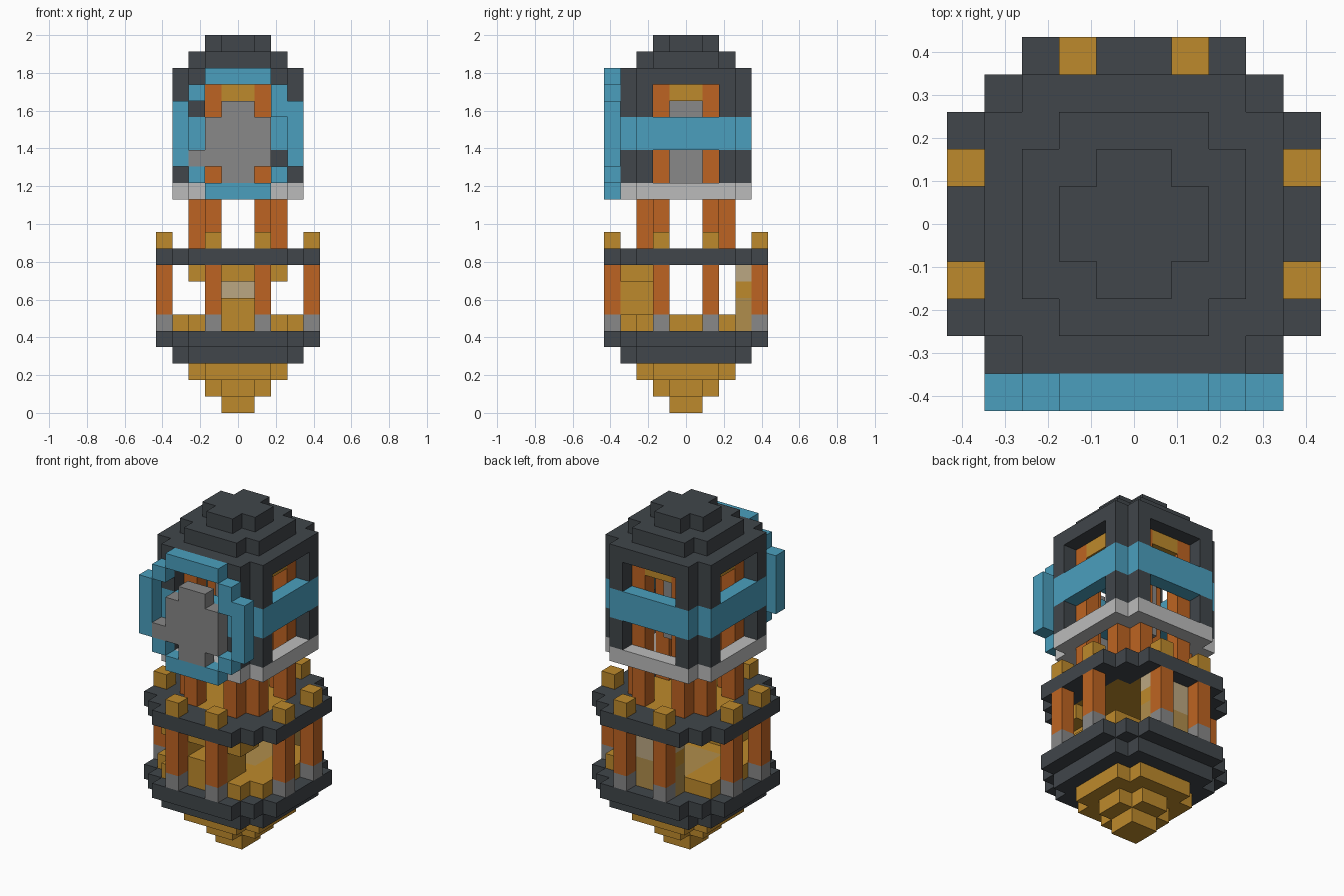
import bpy
import bmesh
from mathutils import Vector

if "Cube" in bpy.data.objects:
    bpy.data.objects.remove(bpy.data.objects["Cube"], do_unlink=True)

U = 2 / 23  # block size


def material(name, *rgb):
    m = bpy.data.materials.new(name)
    m.use_nodes = True
    m.diffuse_color = (*rgb, 1)
    m.node_tree.nodes["Principled BSDF"].inputs["Base Color"].default_value = (*rgb, 1)
    return m


SLATE = material("dark slate", .052, .061, .069)
BLUE = material("sky blue", .069, .347, .515)
GOLD = material("golden wood", .515, .254, .025)
ORANGE = material("orange wood", .515, .127, .016)
GREY = material("grey stone", .246, .246, .246)
PALE = material("pale stone", .5, .5, .5)
TAN = material("tan", .5, .39, .223)
KHAKI = material("khaki", .434, .27, .072)


def box(x0, x1, y0, y1, z0, z1):
    return {(x, y, z) for x in range(x0, x1) for y in range(y0, y1) for z in range(z0, z1)}


def disc(r, z0, z1):
    """Square of half-width r with stepped corners."""
    limit = {1: 1, 2: 2, 3: 4, 4: 6, 5: 7}[r]
    return {c for c in box(-r, r, -r, r, z0, z1)
            if abs(c[0] + .5) + abs(c[1] + .5) <= limit}


def ring(r, inner, z0, z1):
    return disc(r, z0, z1) - disc(inner, z0, z1)


def four_way(cells):
    """Repeat cells by quarter turns about the middle."""
    out = set()
    for _ in range(4):
        out |= cells
        cells = {(-y - 1, x, z) for x, y, z in cells}
    return out


def mirror_x(cells):
    return cells | {(-x - 1, y, z) for x, y, z in cells}


def part(name, mat, cells):
    """Skin a set of blocks, keeping only the outer faces."""
    bm = bmesh.new()
    verts = {}

    def vert(p):
        key = tuple(round(v) for v in p)
        if key not in verts:
            verts[key] = bm.verts.new(Vector(key) * U)
        return verts[key]

    for c in cells:
        for axis in range(3):
            for side in (0, 1):
                n = list(c)
                n[axis] += 2 * side - 1
                if tuple(n) in cells:
                    continue
                a, b = (axis + 1) % 3, (axis + 2) % 3
                corners = []
                for da, db in ((0, 0), (1, 0), (1, 1), (0, 1)):
                    p = list(c)
                    p[axis] += side
                    p[a] += da
                    p[b] += db
                    corners.append(vert(p))
                bm.faces.new(corners if side else corners[::-1])
    mesh = bpy.data.meshes.new(name)
    bm.to_mesh(mesh)
    bm.free()
    mesh.materials.append(mat)
    obj = bpy.data.objects.new(name, mesh)
    bpy.context.collection.objects.link(obj)


# Stepped base
part("base_point", GOLD, disc(1, 0, 1) | disc(2, 1, 2) | disc(3, 2, 3))
part("base_platform", SLATE, disc(4, 3, 4) | disc(5, 4, 5))

# Lower room floor
rug = box(-2, 2, -1, 3, 5, 6)
back_row = box(-4, 4, 3, 4, 5, 6)
part("room_floor", GOLD, disc(4, 5, 6) - rug - back_row)
part("room_rug", KHAKI, rug)

# Front wall with a small opening, and a beam across it
front_wall = box(-2, 2, -4, -2, 6, 9) - box(-1, 1, -4, -2, 7, 8)
part("room_front_wall", GOLD, front_wall | box(-3, 3, -4, -2, 8, 9))

# Back wall in bands
part("room_back_wall_low", KHAKI, box(-2, 2, 3, 4, 5, 7))
part("room_back_wall_sides", GOLD, mirror_x(box(1, 2, 3, 4, 7, 8)))
part("room_back_wall_top", TAN, box(-1, 1, 3, 4, 7, 8) | box(-2, 2, 3, 4, 8, 9))

# Eight pillars around the room
for name, mat, z0, z1 in (("pillar_feet", GREY, 5, 6),
                          ("pillars", ORANGE, 6, 9),
                          ("balcony_posts", GOLD, 10, 11)):
    part(name, mat, four_way(mirror_x(box(1, 2, -5, -4, z0, z1))))

# Balcony
part("balcony_ring", SLATE, ring(5, 3, 9, 10))
part("balcony_floor", GOLD, disc(3, 9, 10))

# Legs running up into the belfry
part("tower_legs", ORANGE, four_way(mirror_x(box(1, 2, -3, -2, 10, 20))))

# Belfry shell
shell = ring(4, 3, 14, 20)
band = {c for c in shell if c[2] in (16, 17)}
corners = {c for c in shell if abs(c[0] + .5) > 2 and abs(c[1] + .5) > 2}
part("belfry_sill", PALE, ring(4, 3, 13, 14))
part("belfry_corners", SLATE, corners - band)
part("belfry_band", BLUE, band)

# Bell and its beams
part("bell", GREY, box(-1, 1, -1, 1, 14, 19))
part("bell_beam", GOLD, four_way(box(-1, 1, -3, 1, 19, 20)))

# Roof steps
part("roof", SLATE, disc(4, 20, 21) | disc(3, 21, 22) | disc(2, 22, 23))

# Round dial on the front
frame = mirror_x(box(3, 4, -5, -4, 15, 19) | box(2, 3, -5, -4, 14, 15)
                 | box(2, 3, -5, -4, 19, 20))
frame |= box(-2, 2, -5, -4, 13, 14) | box(-2, 2, -5, -4, 20, 21)
part("dial_frame", BLUE, frame | box(2, 3, -5, -4, 18, 19))
part("dial_face", GREY, box(-1, 1, -5, -4, 14, 19) | box(-2, 2, -5, -4, 15, 18)
     | box(-3, -2, -5, -4, 15, 16))
